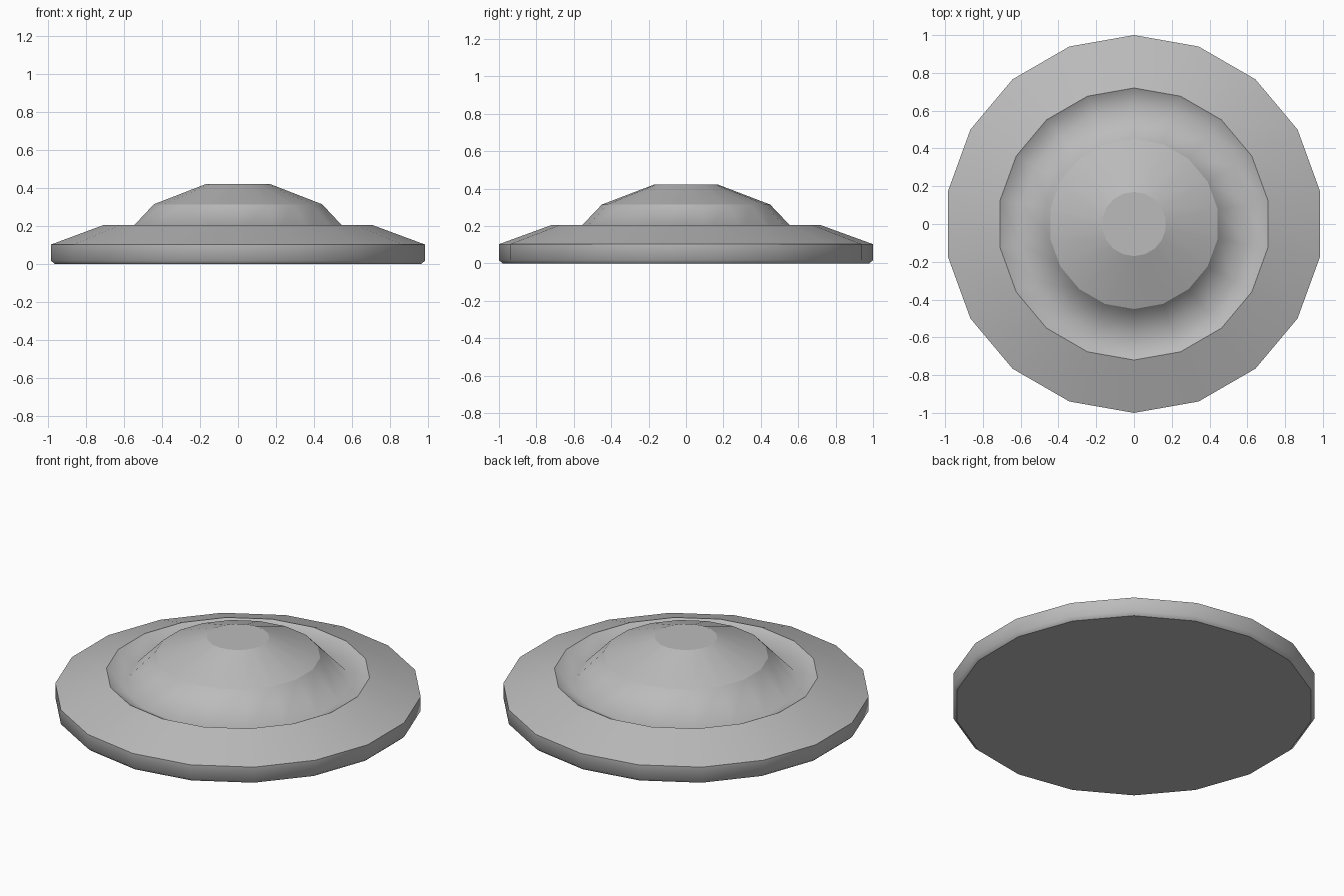
import bpy
import bmesh
from math import cos, sin, tau

cube = bpy.data.objects.get("Cube")
if cube:
    bpy.data.objects.remove(cube, do_unlink=True)

SIDES = 18

# One flat grey
grey = bpy.data.materials.new("plain_grey")
grey.use_nodes = True
colour = (0.5, 0.5, 0.5, 1.0)
grey.diffuse_color = colour
grey.node_tree.nodes["Principled BSDF"].inputs["Base Color"].default_value = colour

# Profile from the underside to the cap: radius, height, crisp edge
PROFILE = [
    (0.98, 0.0, True),      # underside edge
    (1.0, 0.018, False),    # small chamfer
    (1.0, 0.103, True),     # outer rim
    (0.72, 0.205, True),    # ridge
    (0.61, 0.147, False),   # groove
    (0.45, 0.315, True),    # dome shoulder
    (0.17, 0.422, True),    # cap
]


def lathe(name, profile, material):
    """Turn a profile around z, with a corner pointing to the front."""
    bm = bmesh.new()
    rings = []
    for radius, height, _ in profile:
        rings.append([bm.verts.new((radius * sin(tau * i / SIDES),
                                    -radius * cos(tau * i / SIDES), height))
                      for i in range(SIDES)])
    for low, high in zip(rings, rings[1:]):
        for i in range(SIDES):
            j = (i + 1) % SIDES
            bm.faces.new((low[i], low[j], high[j], high[i]))
    bm.faces.new(rings[0][::-1])
    bm.faces.new(rings[-1])
    # Smooth around the disc, crisp along the chosen rings
    for face in bm.faces:
        face.smooth = True
    for ring, (_, _, crisp) in zip(rings, profile):
        for i in range(SIDES):
            bm.edges.get((ring[i], ring[(i + 1) % SIDES])).smooth = not crisp
    bmesh.ops.recalc_face_normals(bm, faces=bm.faces)
    mesh = bpy.data.meshes.new(name)
    bm.to_mesh(mesh)
    bm.free()
    mesh.materials.append(material)
    obj = bpy.data.objects.new(name, mesh)
    bpy.context.collection.objects.link(obj)
    return obj


lathe("domed_disc", PROFILE, grey)
